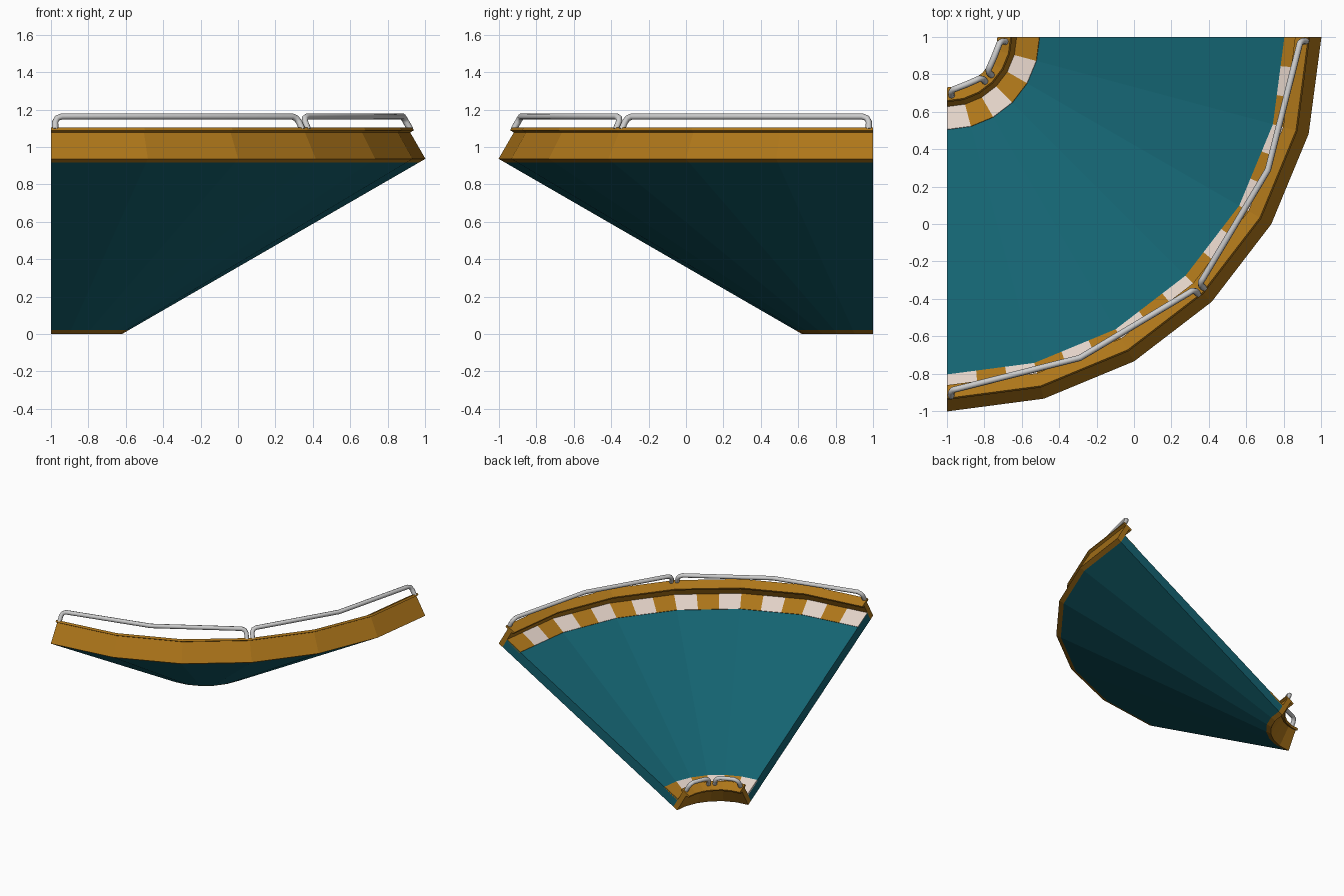
import bpy, bmesh
from math import sin, cos, radians, degrees, sqrt
from mathutils import Vector

if "Cube" in bpy.data.objects:
    bpy.data.objects.remove(bpy.data.objects["Cube"])

# Banked quarter-turn: profiles use u (up the 30 degree slope) and v (normal to it),
# revolved 90 degrees in 15 degree facets about the corner (-1, 1).
L = 1.873          # slope length
T = 0.08           # deck thickness
STEP = 15.0


def material(name, rgb):
    m = bpy.data.materials.new(name)
    m.diffuse_color = (*rgb, 1)
    m.use_nodes = True
    m.node_tree.nodes["Principled BSDF"].inputs["Base Color"].default_value = m.diffuse_color
    return m


gold = material("gold", (0.42, 0.18, 0.01))
teal = material("teal", (0.007, 0.125, 0.165))
cream = material("cream", (0.76, 0.64, 0.57))


def point(a, u, v, facet=True):
    r = 0.38 + u * cos(radians(30)) - v * 0.5
    z = u * 0.5 + v * cos(radians(30))
    if facet:  # stay on the 15 degree chords
        r *= cos(radians(STEP / 2)) / cos(radians(a % STEP - STEP / 2))
    a = radians(a)
    return Vector((-1 + r * cos(a), 1 - r * sin(a), z))


def rect(u0, u1, v0, v1):
    return [(u0, v0), (u1, v0), (u1, v1), (u0, v1)]


def sweep(name, parts, mat):
    """parts: (profile, start angle, end angle, segments)"""
    bm = bmesh.new()
    for prof, a0, a1, n in parts:
        rings = [[bm.verts.new(point(a0 + (a1 - a0) * i / n, u, v)) for u, v in prof]
                 for i in range(n + 1)]
        k = len(prof)
        for p, q in zip(rings, rings[1:]):
            for j in range(k):
                bm.faces.new((p[j], p[(j + 1) % k], q[(j + 1) % k], q[j]))
        bm.faces.new(rings[0])
        bm.faces.new(rings[-1])
    bmesh.ops.recalc_face_normals(bm, faces=bm.faces)
    me = bpy.data.meshes.new(name)
    bm.to_mesh(me)
    bm.free()
    me.materials.append(mat)
    ob = bpy.data.objects.new(name, me)
    bpy.context.collection.objects.link(ob)
    return ob


# Road deck
sweep("deck", [(rect(0.04, L - 0.04, 0, T), 0, 90, 6)], teal)

# Side walls with overhanging caps
for side, f in (("inner", lambda u: u), ("outer", lambda u: L - u)):
    sweep(side + "_wall", [(rect(f(0), f(0.04), 0, 0.164), 0, 90, 6)], gold)
    sweep(side + "_cap", [(rect(f(-0.023), f(0.058), 0.163, 0.181), 0, 90, 6)], gold)

# Checkered kerbs: 6 tiles inside, 18 tiles outside
for side, count, u0, u1 in (("inner", 6, 0.04, 0.18), ("outer", 18, L - 0.18, L - 0.04)):
    d = 90 / count
    for start, label, mat in ((0, "gold", gold), (1, "cream", cream)):
        # tiny inset keeps the end angle on its own facet
        tiles = [(rect(u0, u1, T - 0.01, T + 0.004), i * d, (i + 1) * d, 1)
                 for i in range(start, count, 2)]
        sweep(f"{side}_kerb_{label}", tiles, mat)


# Guard rails: bent tubes, two per side
def rail(name, a0, a1, u):
    base, top, bend = 0.175, 0.256, 0.035
    r = (point(0, u, top) - Vector((-1, 1, point(0, u, top).z))).length
    deg = lambda dist: degrees(dist / r)
    s = deg(0.022)
    end = [(s, base), (s, top - bend), (s + deg(bend * 0.3), top - bend * 0.3),
           (s + deg(bend), top)]
    pts = [point(a0 + a, u, v, False) for a, v in end]
    mid = point((a0 + a1) / 2, u, top, False)
    c = Vector((-1, 1, mid.z))
    pts.append(c + (mid - c) * 0.987)
    pts += [point(a1 - a, u, v, False) for a, v in reversed(end)]
    cu = bpy.data.curves.new(name, 'CURVE')
    cu.dimensions = '3D'
    cu.bevel_depth = 0.017
    cu.bevel_resolution = 2
    cu.use_fill_caps = True
    sp = cu.splines.new('POLY')
    sp.points.add(len(pts) - 1)
    for p, co in zip(sp.points, pts):
        p.co = (*co, 1)
    sp.use_smooth = True
    ob = bpy.data.objects.new(name, cu)
    bpy.context.collection.objects.link(ob)


for side, u in (("inner", 0.03), ("outer", 1.882)):
    for i in range(2):
        rail(f"{side}_rail_{i + 1}", 45 * i, 45 * i + 45, u)
